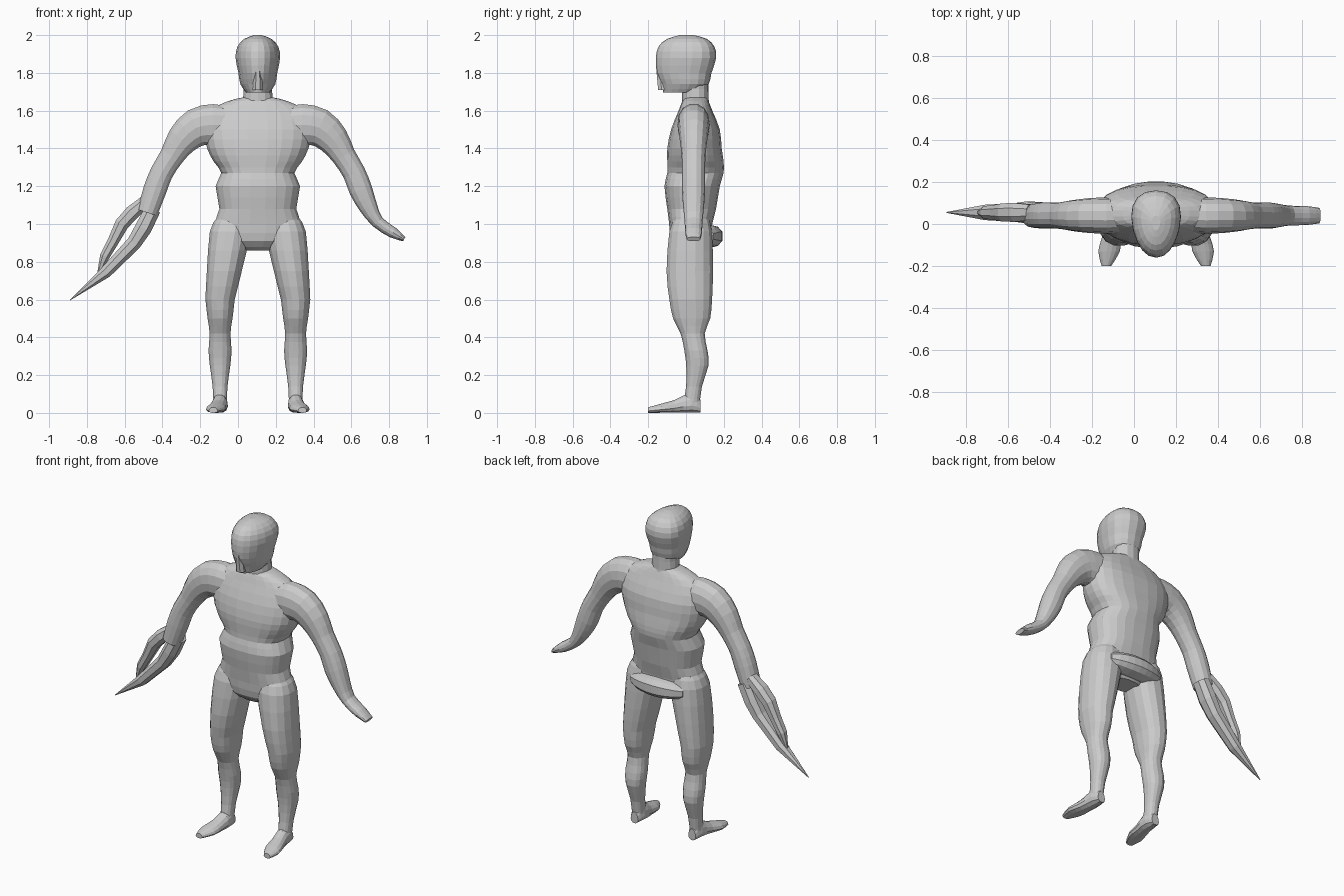
import bpy
import bmesh
import math
from mathutils import Vector

cube = bpy.data.objects.get("Cube")
if cube:
    bpy.data.objects.remove(cube)

MID = 0.105  # the body's plane of symmetry

clay = bpy.data.materials.new("grey clay")
clay.use_nodes = True
clay.diffuse_color = (0.6, 0.6, 0.6, 1)
shader = clay.node_tree.nodes["Principled BSDF"]
shader.inputs["Base Color"].default_value = clay.diffuse_color


def refine(rows, passes):
    """Insert a smooth in-between row in every gap, once per pass."""
    for _ in range(passes):
        last = len(rows) - 1
        finer = []
        for i in range(last):
            before, start = rows[max(i - 1, 0)], rows[i]
            end, after = rows[i + 1], rows[min(i + 2, last)]
            finer.append(start)
            finer.append([(9 * (q + r) - p - s) / 16
                          for p, q, r, s in zip(before, start, end, after)])
        rows = finer + [rows[-1]]
    return rows


def loft(name, rings, sides, square=0.9, taper=0.0):
    """Skin rounded cross-sections, each given as centre, side and depth vectors."""
    bm = bmesh.new()
    loops = []
    for centre, side, depth in rings:
        loop = []
        for k in range(sides):
            angle = 2 * math.pi * (k + 0.5) / sides
            c, s = math.cos(angle), math.sin(angle)
            c = math.copysign(abs(c) ** square, c)
            s = math.copysign(abs(s) ** square, s)
            point = centre + side * c * (1 + taper * s) + depth * s
            loop.append(bm.verts.new(point))
        loops.append(loop)
    for lower, upper in zip(loops, loops[1:]):
        for k in range(sides):
            n = (k + 1) % sides
            bm.faces.new((lower[k], lower[n], upper[n], upper[k]))
    bm.faces.new(loops[0])
    bm.faces.new(loops[-1])
    bmesh.ops.recalc_face_normals(bm, faces=bm.faces)
    mesh = bpy.data.meshes.new(name)
    bm.to_mesh(mesh)
    bm.free()
    mesh.materials.append(clay)
    bpy.context.collection.objects.link(bpy.data.objects.new(name, mesh))


def column(name, rows, centre_x, sides, passes=1, **shape):
    """Upright part from rows of height, half width, front and back."""
    rings = []
    for z, half, front, back in refine(rows, passes):
        rings.append((Vector((centre_x(z), (front + back) / 2, z)),
                      Vector((half, 0, 0)),
                      Vector((0, (back - front) / 2, 0))))
    loft(name, rings, sides, **shape)


def tube(name, rows, depth_of, y, mirrored, sides, passes):
    """Slanted part from rows of x, z and radius; its depth follows from the radius."""
    rows = refine(rows, passes)
    if mirrored:
        rows = [(2 * MID - x, z, radius) for x, z, radius in rows]
    path = [Vector((x, y, z)) for x, z, radius in rows]
    rings = []
    for i, centre in enumerate(path):
        ahead, behind = path[min(i + 1, len(path) - 1)], path[max(i - 1, 0)]
        along = (ahead - behind).normalized()
        radius = rows[i][-1]
        rings.append((centre, Vector((along.z, 0, -along.x)) * radius,
                      Vector((0, depth_of(radius), 0))))
    loft(name, rings, sides)


def on_midline(z):
    return MID


# Torso: hips, pinched waist, rolled belly, broad chest and sloping shoulders
column("torso", [
    (0.86, 0.09, -0.03, 0.1), (0.91, 0.18, -0.08, 0.13), (1, 0.23, -0.09, 0.14),
    (1.08, 0.205, -0.1, 0.16), (1.2, 0.225, -0.115, 0.18), (1.27, 0.195, -0.1, 0.2),
    (1.33, 0.235, -0.1, 0.2), (1.4, 0.27, -0.1, 0.19), (1.5, 0.285, -0.08, 0.18),
    (1.6, 0.25, -0.04, 0.14), (1.65, 0.16, -0.02, 0.12), (1.67, 0.08, 0, 0.11),
], on_midline, sides=24, square=0.82)

column("neck", [
    (1.58, 0.13, -0.02, 0.13), (1.66, 0.08, -0.02, 0.12), (1.76, 0.08, -0.02, 0.12),
], on_midline, sides=14)

# Head: narrow jaw in front, egg-shaped skull above
column("head", [
    (1.695, 0.06, -0.12, 0.07), (1.74, 0.09, -0.13, 0.12), (1.8, 0.1, -0.155, 0.135),
    (1.88, 0.115, -0.16, 0.16), (1.94, 0.105, -0.145, 0.15), (1.98, 0.07, -0.1, 0.11),
    (2, 0.02, -0.03, 0.04),
], on_midline, sides=18, taper=0.2)

column("nose", [(1.71, 0.03, -0.15, -0.08), (1.82, 0.02, -0.16, -0.08)],
       on_midline, sides=8)

# Buttocks: a blunt bar across the back that fades towards both hips
bar = []
for step in range(-4, 5):
    bulge = math.sqrt(1 - (step / 5) ** 2)
    bar.append((Vector((MID + step * 0.045, 0.07, 0.935)),
                Vector((0, 0, 0.065 * bulge)), Vector((0, 0.125 * bulge, 0))))
loft("buttocks", bar, sides=12, square=0.7)

# Half profiles of the limbs, shared by both sides
LEG = [
    (1.03, 0.085, -0.06, 0.12), (0.96, 0.11, -0.09, 0.14), (0.75, 0.094, -0.105, 0.145),
    (0.6, 0.079, -0.09, 0.14), (0.5, 0.067, -0.07, 0.13), (0.42, 0.056, -0.03, 0.1),
    (0.33, 0.062, -0.01, 0.115), (0.25, 0.055, 0, 0.12), (0.14, 0.04, 0, 0.085),
    (0.02, 0.035, -0.02, 0.07),
]
ARM = [
    (0.25, 1.52, 0.1), (0.34, 1.525, 0.112), (0.43, 1.51, 0.104), (0.505, 1.445, 0.086),
    (0.56, 1.36, 0.066), (0.615, 1.27, 0.062), (0.65, 1.18, 0.063),
]
HAND = [(0.69, 1.09, 0.05), (0.74, 1.01, 0.034), (0.82, 0.955, 0.03), (0.88, 0.92, 0.013)]
STUMP = [(0.69, 1.06, 0.055)]
# Foot rows: y, half width and height of the instep
FOOT = [(0.076, 0.025, 0.07), (0.03, 0.04, 0.11), (-0.06, 0.044, 0.07),
        (-0.13, 0.05, 0.05), (-0.2, 0.022, 0.03)]

for name, sign in (("left", 1), ("right", -1)):
    column(name + "_leg", LEG,
           lambda z: MID + sign * (0.2 - 0.15 * max(0, z - 0.6)), sides=16)
    sole = []
    for y, half, top in refine(FOOT, passes=1):
        x = MID + sign * (0.2 + 0.18 * max(0, -y))
        sole.append((Vector((x, y, top / 2)), Vector((half, 0, 0)),
                     Vector((0, 0, top / 2))))
    loft(name + "_foot", sole, sides=12, taper=-0.2)
    tube(name + "_arm", ARM + (HAND if sign > 0 else STUMP),
         lambda radius: 0.03 + radius / 2, y=0.04, mirrored=sign < 0,
         sides=14, passes=1)

# Clawed right hand: a long lower blade and a shorter upper prong
CLAW = {
    "claw_blade": [(-0.45, 1.08, 0.045), (-0.5, 0.98, 0.048), (-0.55, 0.9, 0.042),
                   (-0.7, 0.745, 0.034), (-0.89, 0.597, 0.002)],
    "claw_prong": [(-0.49, 1.12, 0.035), (-0.56, 1.06, 0.042), (-0.615, 1, 0.04),
                   (-0.66, 0.91, 0.032), (-0.705, 0.83, 0.028), (-0.745, 0.72, 0.004)],
}
for name, rows in CLAW.items():
    tube(name, rows, lambda radius: radius * 1.15, y=0.055, mirrored=False,
         sides=8, passes=0)
